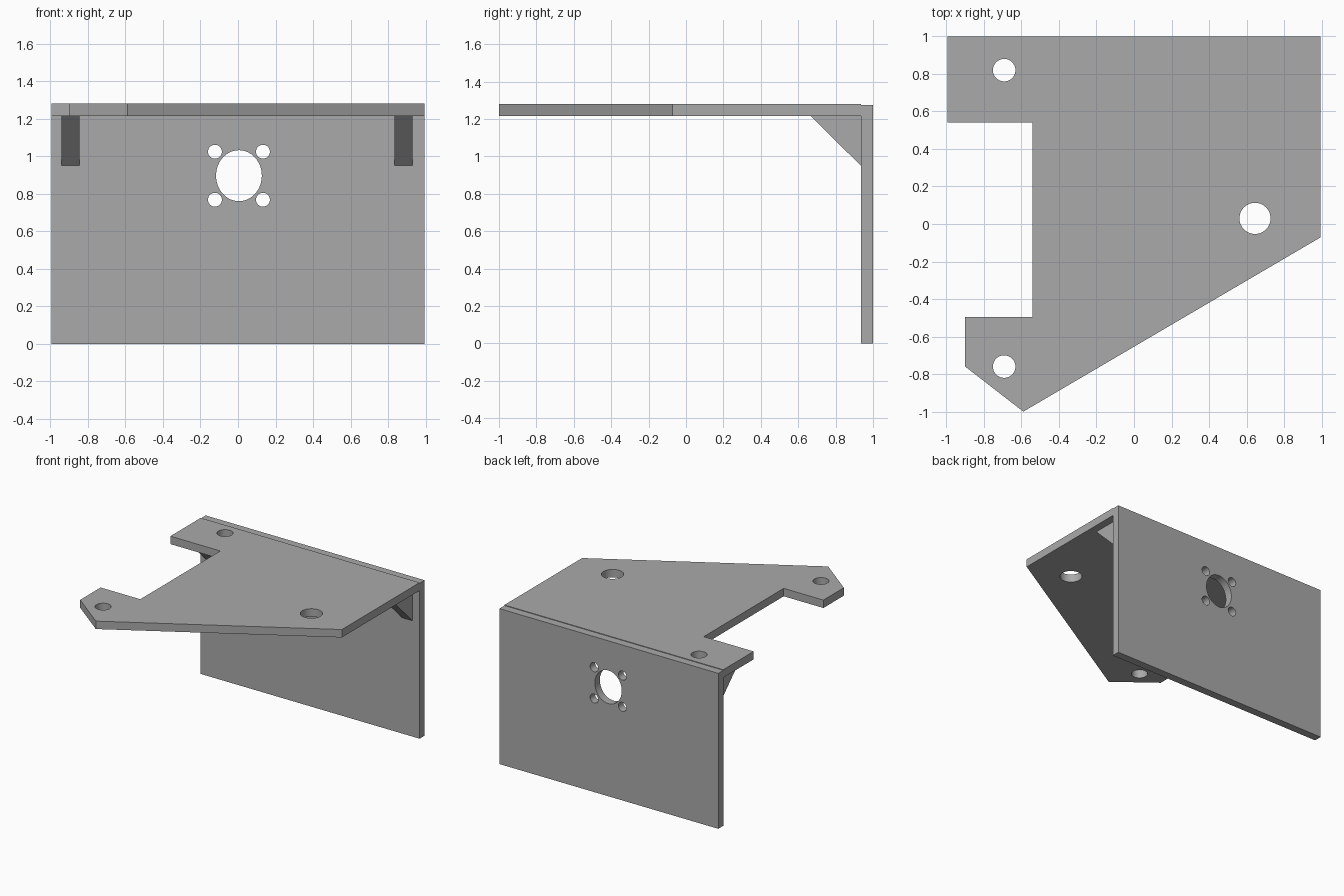
import bpy
import bmesh
import math
from mathutils import Matrix, Vector

cube = bpy.data.objects.get("Cube")
if cube:
    bpy.data.objects.remove(cube, do_unlink=True)

grey = bpy.data.materials.new("plain grey")
grey.use_nodes = True
colour = (0.4, 0.4, 0.4, 1)
grey.diffuse_color = colour
grey.node_tree.nodes["Principled BSDF"].inputs["Base Color"].default_value = colour


def prism(name, points, depth):
    """Extrude a closed 3D outline along a vector."""
    bm = bmesh.new()
    face = bm.faces.new([bm.verts.new(p) for p in points])
    top = bmesh.ops.extrude_face_region(bm, geom=[face])["geom"]
    moved = [v for v in top if isinstance(v, bmesh.types.BMVert)]
    bmesh.ops.translate(bm, verts=moved, vec=Vector(depth))
    bmesh.ops.recalc_face_normals(bm, faces=bm.faces)
    mesh = bpy.data.meshes.new(name)
    bm.to_mesh(mesh)
    bm.free()
    mesh.materials.append(grey)
    obj = bpy.data.objects.new(name, mesh)
    bpy.context.collection.objects.link(obj)
    return obj


def drill(target, holes, rotation):
    """Cut round holes (centre, x radius, y radius) through the target."""
    bm = bmesh.new()
    for centre, rx, ry in holes:
        matrix = Matrix.Translation(centre) @ rotation @ Matrix.Diagonal((rx, ry, 1, 1))
        bmesh.ops.create_cone(bm, cap_ends=True, segments=48, radius1=1,
                              radius2=1, depth=0.3, matrix=matrix)
    mesh = bpy.data.meshes.new(target.name + "_cutter")
    bm.to_mesh(mesh)
    bm.free()
    mesh.materials.append(grey)
    cutter = bpy.data.objects.new(mesh.name, mesh)
    bpy.context.collection.objects.link(cutter)
    mod = target.modifiers.new("holes", "BOOLEAN")
    mod.operation = "DIFFERENCE"
    mod.solver = "EXACT"
    mod.object = cutter
    bpy.context.view_layer.objects.active = target
    bpy.ops.object.modifier_apply(modifier=mod.name)
    bpy.data.objects.remove(cutter, do_unlink=True)
    # Smooth hole walls, crisp rims
    bpy.ops.object.select_all(action="DESELECT")
    target.select_set(True)
    bpy.ops.object.shade_smooth_by_angle(angle=math.radians(30))


W, WALL_Y = 0.993, 0.935
UNDER, TOP = 1.215, 1.28

# Horizontal plate with a notched left side and slanted front
outline = [(-W, WALL_Y), (W, WALL_Y), (W, -0.072), (-0.59, -1), (-0.9, -0.76),
           (-0.9, -0.495), (-0.54, -0.495), (-0.54, 0.542), (-W, 0.542)]
plate = prism("top_plate", [(x, y, UNDER) for x, y in outline], (0, 0, TOP - UNDER))
drill(plate, [((-0.692, 0.82, TOP), 0.06, 0.06),
              ((-0.692, -0.76, TOP), 0.06, 0.06),
              ((0.645, 0.03, TOP), 0.083, 0.083)], Matrix.Identity(4))

# Upright wall, a hair lower than the plate
wall = prism("back_wall", [(-W, WALL_Y, 0), (W, WALL_Y, 0),
                           (W, WALL_Y, 1.275), (-W, WALL_Y, 1.275)], (0, 1 - WALL_Y, 0))
cx, cz, offset = 0.005, 0.896, 0.128
holes = [((cx, 1, cz), 0.122, 0.136)]
holes += [((cx + i * offset, 1, cz + k * offset), 0.037, 0.037)
          for i in (-1, 1) for k in (-1, 1)]
drill(wall, holes, Matrix.Rotation(math.pi / 2, 4, "X"))

# Triangular corner braces
for name, x in (("right_brace", -0.942), ("left_brace", 0.834)):
    prism(name, [(x, 0.667, UNDER), (x, WALL_Y, UNDER), (x, WALL_Y, 0.95)], (0.096, 0, 0))
